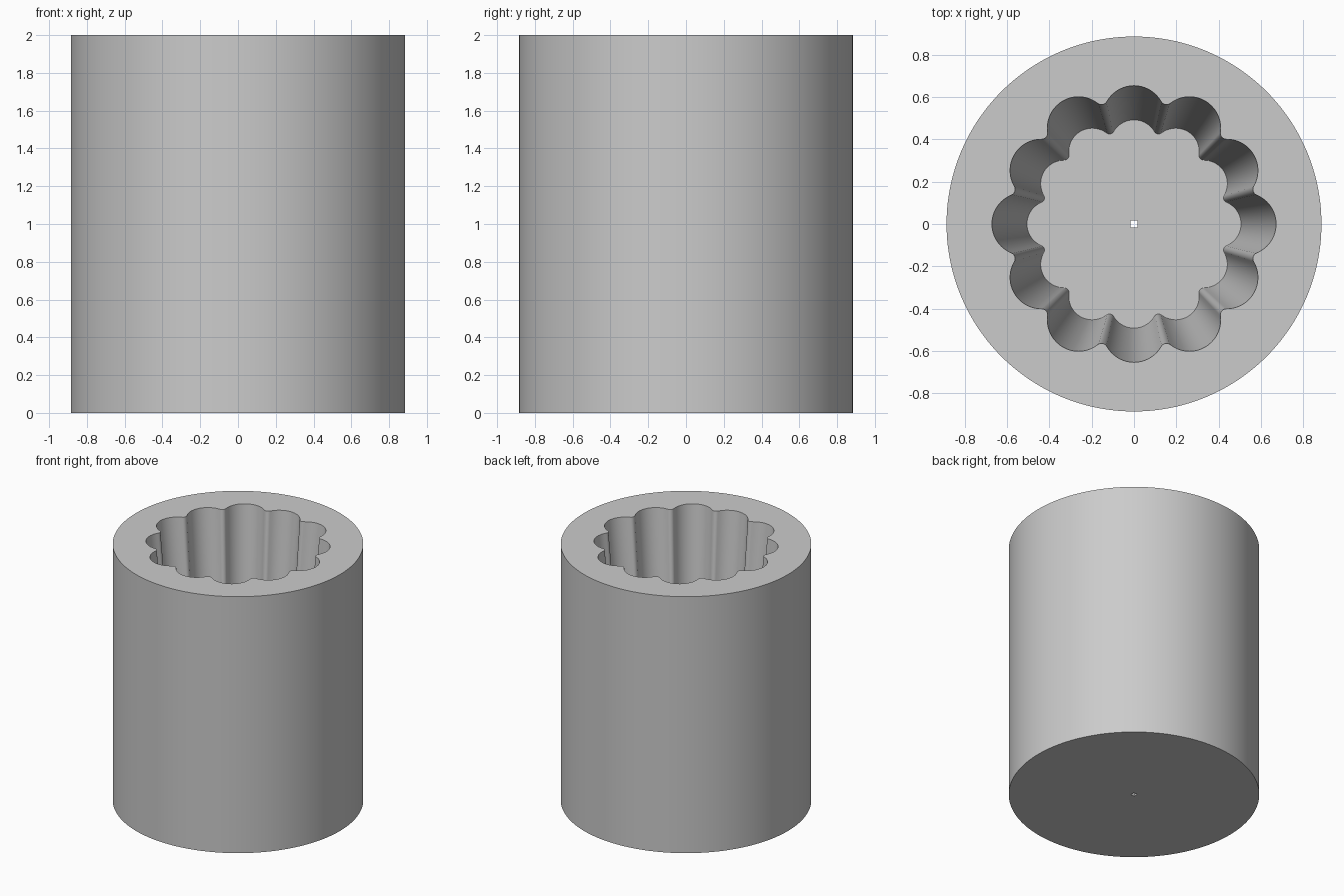
import bpy
import bmesh
from math import pi, cos, sin, atan2, radians, sqrt
from mathutils import Vector

cube = bpy.data.objects.get("Cube")
if cube:
    bpy.data.objects.remove(cube, do_unlink=True)

HEIGHT, OUTER_R = 2.0, 0.885
FLOOR_Z, TAPER = 0.2, 0.753
LOBES, LOBE_R, FILLET_R = 12, 0.147, 0.03
HOLE = 0.016


def polar(r, a):
    return Vector((r * cos(a), r * sin(a)))


def arc(centre, r, start, sweep, steps):
    return [centre + polar(r, start + sweep * i / steps) for i in range(steps + 1)]


def turn(a):
    """Wrap an angle to the range -pi to pi."""
    return (a + pi) % (2 * pi) - pi


def angle(v):
    return atan2(v.y, v.x)


def scalloped_outline():
    """Twelve alternating lobes joined by rounded ridges."""
    centres = [polar(0.506 if i % 2 else 0.524, 2 * pi * i / LOBES) for i in range(LOBES)]
    ridges = []
    for i, a in enumerate(centres):
        b = centres[(i + 1) % LOBES]
        side = (b - a) / 2
        out = Vector((side.y, -side.x)).normalized()
        ridges.append((a + b) / 2 + out * sqrt((LOBE_R + FILLET_R) ** 2 - side.length_squared))
    points = []
    for i, c in enumerate(centres):
        nxt = centres[(i + 1) % LOBES]
        start, end = angle(ridges[i - 1] - c), angle(ridges[i] - c)
        points += arc(c, LOBE_R, start, turn(end - start), 18)
        f = ridges[i]
        start, end = angle(c - f), angle(nxt - f)
        points += arc(f, FILLET_R, start, turn(end - start), 10)[1:-1]
    return points


outline = scalloped_outline()
circle = [p.normalized() * OUTER_R for p in outline]
square = [p * HOLE / max(abs(p.x), abs(p.y)) for p in outline]

# Pot: closed skin of outer wall, rim, tapered cavity, floor and drain hole
bm = bmesh.new()
sections = [
    (circle, 0), (circle, HEIGHT), (outline, HEIGHT),
    ([p * TAPER for p in outline], FLOOR_Z), (square, FLOOR_Z), (square, 0),
]
loops = [[bm.verts.new((p.x, p.y, z)) for p in pts] for pts, z in sections]
count = len(outline)
for k, loop in enumerate(loops):
    other = loops[(k + 1) % len(loops)]
    for i in range(count):
        j = (i + 1) % count
        bm.faces.new((loop[i], loop[j], other[j], other[i]))
bmesh.ops.recalc_face_normals(bm, faces=bm.faces)
mesh = bpy.data.meshes.new("fluted_pot")
bm.to_mesh(mesh)
bm.free()

pot = bpy.data.objects.new("fluted_pot", mesh)
bpy.context.collection.objects.link(pot)

# Plain grey material
grey = bpy.data.materials.new("light_grey")
grey.use_nodes = True
colour = (0.6, 0.6, 0.6, 1)
grey.diffuse_color = colour
grey.node_tree.nodes["Principled BSDF"].inputs["Base Color"].default_value = colour
mesh.materials.append(grey)

bpy.ops.object.select_all(action="DESELECT")
pot.select_set(True)
bpy.context.view_layer.objects.active = pot
bpy.ops.object.shade_smooth_by_angle(angle=radians(30))
